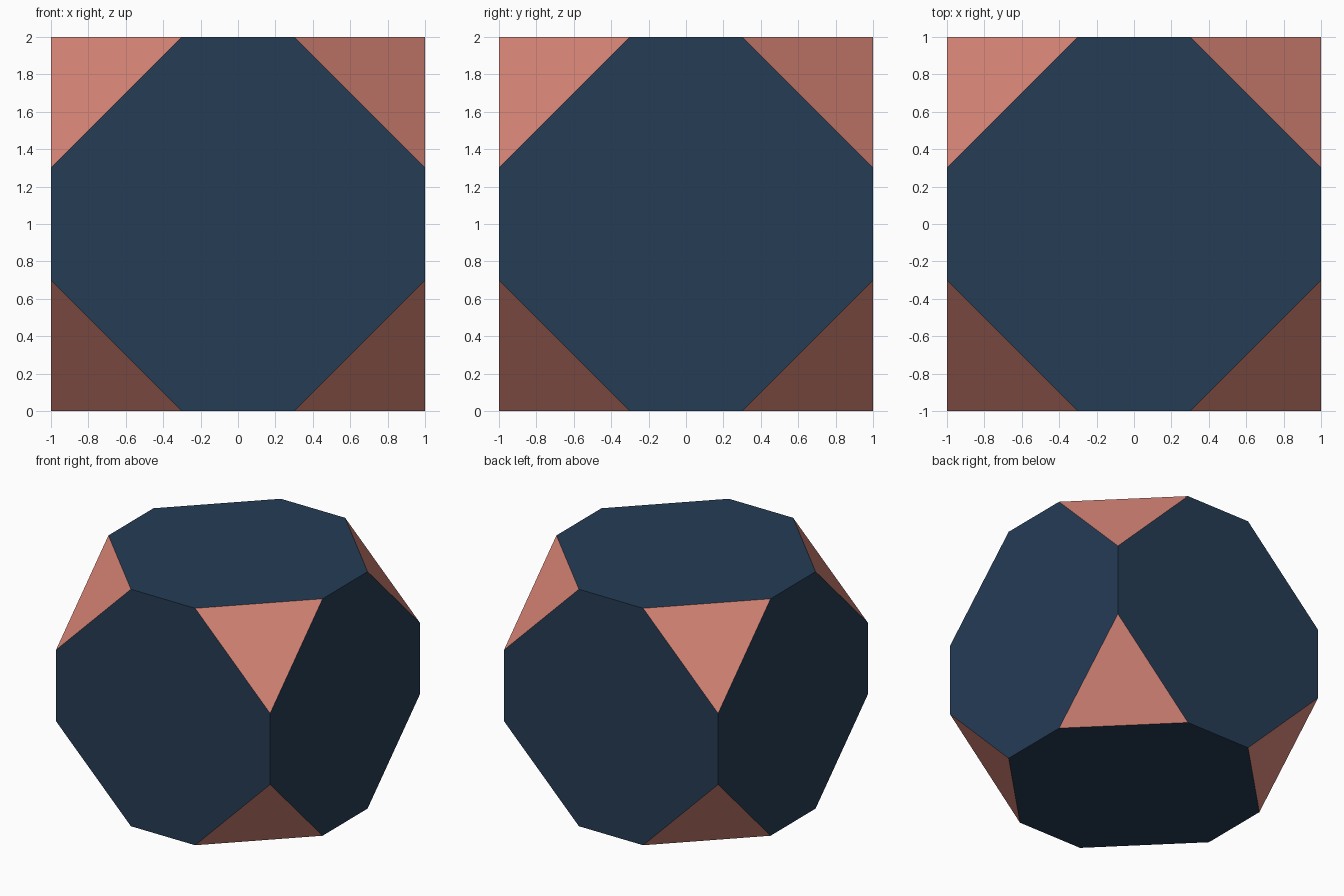
import bpy
import bmesh
from mathutils import Vector

if "Cube" in bpy.data.objects:
    bpy.data.objects.remove(bpy.data.objects["Cube"])

HALF = 1.0   # half the cube's side
CUT = 0.7    # length removed from each edge at a corner


def make_material(name, rgb):
    mat = bpy.data.materials.new(name)
    mat.diffuse_color = (*rgb, 1.0)
    mat.use_nodes = True
    mat.node_tree.nodes["Principled BSDF"].inputs["Base Color"].default_value = mat.diffuse_color
    return mat


# Solid cube standing on the ground plane
bm = bmesh.new()
bmesh.ops.create_cube(bm, size=2 * HALF)

# Slice off the eight corners and cap each cut with a triangle
for sx in (-1, 1):
    for sy in (-1, 1):
        for sz in (-1, 1):
            point = Vector((sx * (HALF - CUT), sy * HALF, sz * HALF))
            cut = bmesh.ops.bisect_plane(
                bm, geom=bm.verts[:] + bm.edges[:] + bm.faces[:],
                plane_co=point, plane_no=Vector((sx, sy, sz)),
                clear_outer=True)
            rim = [g for g in cut["geom_cut"] if isinstance(g, bmesh.types.BMEdge)]
            bmesh.ops.edgeloop_fill(bm, edges=rim)

bmesh.ops.recalc_face_normals(bm, faces=bm.faces[:])
bm.normal_update()

# Diagonal corner faces take the second colour
for face in bm.faces:
    face.smooth = False
    face.material_index = 0 if max(abs(c) for c in face.normal) > 0.9 else 1

bmesh.ops.translate(bm, verts=bm.verts[:], vec=(0, 0, HALF))

mesh = bpy.data.meshes.new("truncated_cube")
bm.to_mesh(mesh)
bm.free()
mesh.materials.append(make_material("dark_blue", (0.0185, 0.0452, 0.0908)))
mesh.materials.append(make_material("coral", (0.687, 0.235, 0.184)))

solid = bpy.data.objects.new("truncated_cube", mesh)
bpy.context.collection.objects.link(solid)
